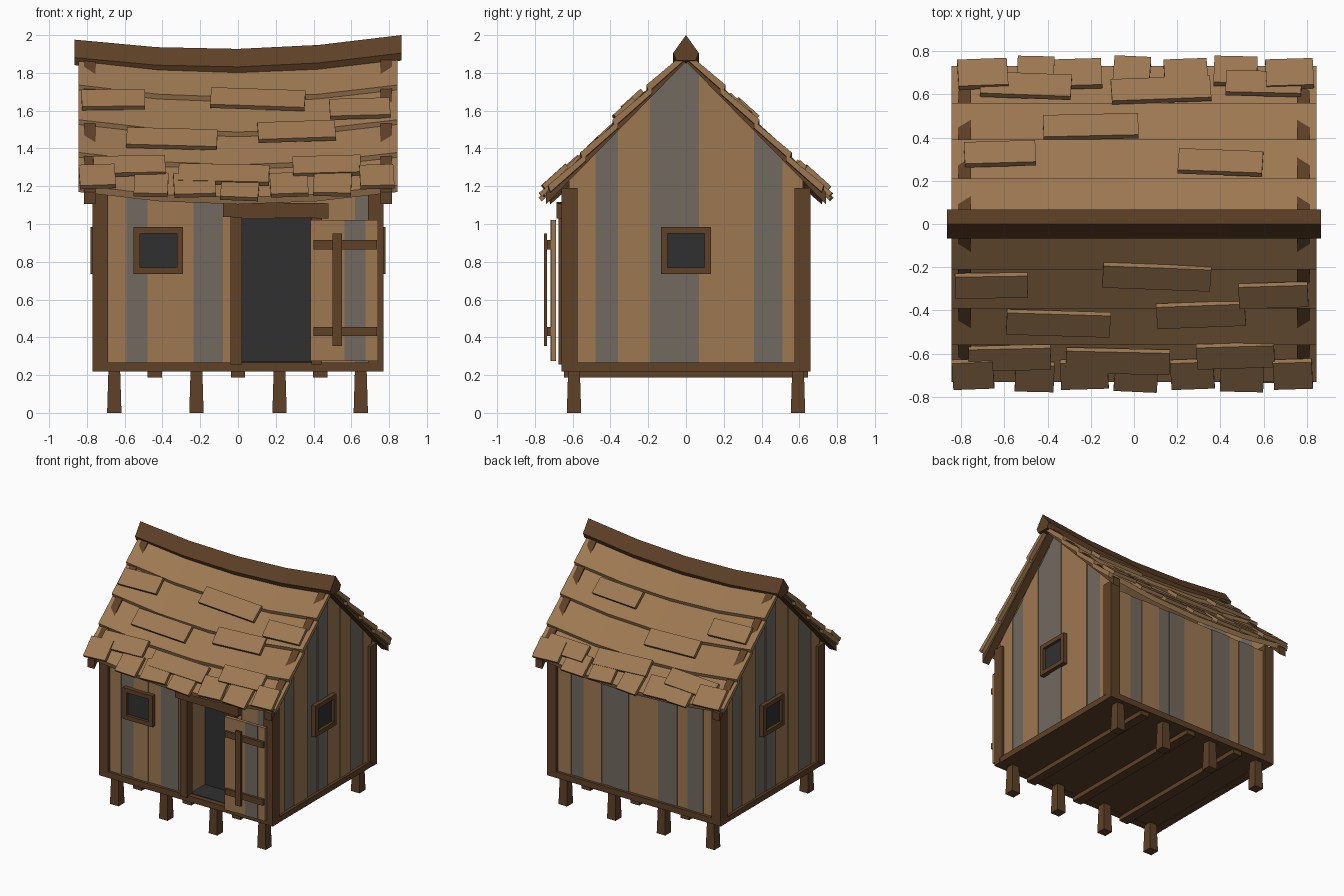
import bpy, bmesh, math
from mathutils import Matrix, Vector

if "Cube" in bpy.data.objects:
    bpy.data.objects.remove(bpy.data.objects["Cube"])


def material(name, rgb):
    m = bpy.data.materials.new(name)
    m.diffuse_color = (*rgb, 1)
    m.use_nodes = True
    m.node_tree.nodes["Principled BSDF"].inputs["Base Color"].default_value = m.diffuse_color
    return m


TAN = material("tan wood", (0.34, 0.19, 0.085))
GREY = material("weathered grey wood", (0.17, 0.142, 0.115))
DARK = material("dark brown timber", (0.113, 0.052, 0.02))
BLACK = material("dark opening", (0.03, 0.03, 0.03))


def finish(name, bm, mat, matrix=None):
    bmesh.ops.recalc_face_normals(bm, faces=bm.faces)
    if matrix:
        bm.transform(matrix)
    me = bpy.data.meshes.new(name)
    bm.to_mesh(me)
    bm.free()
    me.materials.append(mat)
    ob = bpy.data.objects.new(name, me)
    bpy.context.collection.objects.link(ob)
    return ob


def loft(name, xs, section, mat, matrix=None):
    """Sweep a (y, z) section, given as a function of x, along x."""
    bm = bmesh.new()
    rings = [[bm.verts.new((x, y, z)) for y, z in section(x)] for x in xs]
    n = len(rings[0])
    for a, b in zip(rings, rings[1:]):
        for i in range(n):
            bm.faces.new((a[i], a[(i + 1) % n], b[(i + 1) % n], b[i]))
    bm.faces.new(rings[0])
    bm.faces.new(rings[-1])
    return finish(name, bm, mat, matrix)


def box(name, x, y, z, mat, matrix=None):
    sec = [(y[0], z[0]), (y[1], z[0]), (y[1], z[1]), (y[0], z[1])]
    return loft(name, x, lambda _: sec, mat, matrix)


def spans(edges, colours):
    for i, c in enumerate(colours):
        yield i, edges[i], edges[i + 1], GREY if c == "G" else TAN


# Feet, slightly tapered
for x in (-0.655, -0.22, 0.22, 0.65):
    for y in (-0.593, 0.593):
        bm = bmesh.new()
        bmesh.ops.create_cube(bm, size=1)
        for v in bm.verts:
            w = 0.076 if v.co.z < 0 else 0.062
            v.co = (x + v.co.x * w, y + v.co.y * w, 0.115 + v.co.z * 0.23)
        finish("foot", bm, DARK)

# Floor, joists and sills
box("floor", (-0.74, 0.74), (-0.63, 0.63), (0.222, 0.255), DARK)
for x in (-0.44, 0, 0.435):
    box("joist", (x - 0.038, x + 0.038), (-0.645, 0.645), (0.187, 0.225), DARK)
for s in (-1, 1):
    box("long_sill", (-0.77, 0.77), sorted((s * 0.6, s * 0.66)), (0.22, 0.268), DARK)
    box("end_sill", sorted((s * 0.7, s * 0.768)), (-0.6, 0.6), (0.22, 0.266), DARK)
    for t in (-1, 1):
        box("corner_post", sorted((s * 0.688, s * 0.77)), sorted((t * 0.575, t * 0.66)),
            (0.26, 1.19), DARK)

# Front wall planks, leaving the doorway free
for i, a, b, m in spans((-0.7, -0.59, -0.48, -0.35, -0.235, -0.08, -0.02), "TGTTGT"):
    box("front_plank", (a, b), (-0.64 + 0.006 * (i % 2), -0.61), (0.25, 1.15), m)
for i, a, b, m in spans((0.39, 0.48, 0.62, 0.7), "TTG"):
    box("front_plank", (a, b), (-0.64 + 0.006 * (i % 2), -0.61), (0.25, 1.15), m)
box("plank_over_door", (-0.02, 0.39), (-0.635, -0.61), (1.03, 1.15), TAN)

# Back wall planks
edges = (0.7, 0.57, 0.46, 0.3, 0.2, 0.06, -0.2, -0.37, -0.46, -0.6, -0.7)
for i, a, b, m in spans(edges, "TGTGGTGTGT"):
    box("back_plank", (b, a), (0.61, 0.64 - 0.006 * (i % 2)), (0.25, 1.15), m)

# Gable planks cut to the roof slope
SLOPE = 1.02
edges = (-0.62, -0.48, -0.36, -0.19, -0.06, 0.07, 0.225, 0.36, 0.51, 0.62)
for turn in (0, math.pi):
    for i, a, b, m in spans(edges, "TGTGGTTGT"):
        ys = [b, 0, a] if a < 0 < b else [b, a]
        sec = [(a, 0.25), (b, 0.25)] + [(y, 1.868 - SLOPE * abs(y)) for y in ys]
        loft("gable_plank", (0.715, 0.75 - 0.006 * (i % 2)), lambda _: sec, m,
             Matrix.Rotation(turn, 4, "Z"))

# Doorway: shallow dark recess, posts and lintel
box("recess_back", (-0.02, 0.43), (-0.44, -0.43), (0.25, 1.06), BLACK)
box("recess_floor", (0.0, 0.41), (-0.62, -0.43), (0.25, 0.272), BLACK)
box("recess_top", (-0.02, 0.43), (-0.615, -0.43), (1.04, 1.06), BLACK)
for x in (-0.02, 0.39):
    box("recess_side", (x, x + 0.035), (-0.62, -0.43), (0.25, 1.05), TAN)
box("door_post_left", (-0.04, 0.02), (-0.675, -0.6), (0.255, 1.05), DARK)
box("door_post_right", (0.39, 0.445), (-0.675, -0.6), (0.255, 1.05), DARK)
tilt = Matrix.Translation((0.2, 0, 1.073)) @ Matrix.Rotation(0.012, 4, "Y")
box("door_lintel", (-0.28, 0.28), (-0.685, -0.61), (-0.04, 0.04), DARK, tilt)

# Open door lying against the wall
for i, a, b, m in spans((0.385, 0.48, 0.565, 0.675, 0.74), "TTGT"):
    box("door_plank", (a, b), (-0.718 + 0.004 * (i % 2), -0.688), (0.275, 1.02), m)
for z in (0.43, 0.89):
    box("door_batten", (0.4, 0.735), (-0.736, -0.715), (z - 0.024, z + 0.024), DARK)
box("door_brace", (0.5, 0.55), (-0.752, -0.735), (0.355, 0.95), DARK)


# Windows: dark pane with four frame bars
def window(pos, angle):
    m = Matrix.Translation(pos) @ Matrix.Rotation(angle, 4, "Z")
    w, h, t = 0.132, 0.125, 0.034
    box("window_pane", (-w + t, w - t), (-0.008, 0.0), (-h + t, h - t), BLACK, m)
    for s in (-1, 1):
        box("window_side", sorted((s * w, s * (w - t))), (-0.03, 0.01), (-h, h), DARK, m)
        box("window_rail", (-w + t, w - t), (-0.03, 0.01), sorted((s * h, s * (h - t))), DARK, m)


window((-0.422, -0.64, 0.86), 0)
window((0.75, 0, 0.86), math.pi / 2)
window((-0.75, 0, 0.86), -math.pi / 2)


# Sagging roof
def sag(x):
    return 0.065 * (1 - (x / 0.845) ** 2)


def roof_z(y):
    return 1.93 - SLOPE * abs(y)


XS = [-0.845, -0.42, 0, 0.42, 0.845]
courses = [(0.0, 0.21), (0.18, 0.39), (0.36, 0.56), (0.53, 0.73)]
for s in (-1, 1):
    # Overlapping board courses
    for y0, y1 in courses:
        def course(x):
            z0, z1 = roof_z(y0) - 0.018 - sag(x), roof_z(y1) + 0.02 - sag(x)
            return [(s * y0, z0), (s * y1, z1), (s * (y1 - 0.012), z1 - 0.036), (s * y0, z0 - 0.036)]
        loft("roof_course", XS, course, TAN)
    # Rafters at both ends
    for e in (-1, 1):
        sec = [(0, 1.925), (s * 0.74, 1.17), (s * 0.74, 1.105), (0, 1.86)]
        loft("end_rafter", sorted((e * 0.755, e * 0.815)), lambda _: sec, DARK)


# Loose shingles: x, y, width, length, twist
def shingle(x, y, w, length, twist):
    s = 1 if y > 0 else -1
    z = roof_z(y) - sag(x) + 0.045
    m = (Matrix.Translation(Vector((x, y, z))) @ Matrix.Rotation(-s * math.radians(42), 4, "X")
         @ Matrix.Rotation(twist, 4, "Z"))
    box("shingle", (-w / 2, w / 2), (-length / 2, length / 2), (-0.013, 0.013), TAN, m)


upper = [(-0.66, -0.285, 0.335, 0.02), (0.105, -0.245, 0.5, -0.05), (0.645, -0.33, 0.32, 0.04),
         (-0.35, -0.46, 0.48, -0.04), (0.31, -0.42, 0.41, 0.05), (-0.575, -0.62, 0.38, 0.03),
         (-0.075, -0.635, 0.48, -0.03), (0.47, -0.61, 0.36, 0.04),
         (-0.5, 0.64, 0.42, -0.05), (0.125, 0.62, 0.46, 0.05), (0.6, 0.65, 0.35, -0.03),
         (-0.2, 0.45, 0.44, 0.03), (-0.62, 0.325, 0.33, 0.04), (0.4, 0.285, 0.39, -0.05)]
for x, y, w, t in upper:
    shingle(x, y, w, 0.135, t)
eaves = {-1: [(-0.745, 0.19), (-0.46, 0.18), (-0.23, 0.22), (0.01, 0.2), (0.27, 0.2),
              (0.5, 0.2), (0.735, 0.18)],
         1: [(-0.7, 0.23), (-0.455, 0.17), (-0.26, 0.22), (-0.01, 0.17), (0.24, 0.2),
             (0.47, 0.2), (0.72, 0.22)]}
for s, row in eaves.items():
    for i, (x, w) in enumerate(row):
        shingle(x, s * (0.695 + 0.012 * (i % 2)), w, 0.165, (0.05, -0.03, 0.04, -0.06)[i % 4])


# Ridge cap following the sag
def ridge(x):
    z = 1.927 + 0.061 * (x / 0.865) ** 2 + 0.014 * x
    return [(0, z), (0.068, z - 0.095), (0.05, z - 0.135), (-0.05, z - 0.135), (-0.068, z - 0.095)]


loft("ridge_cap", [-0.865, -0.43, 0, 0.43, 0.865], ridge, DARK)
